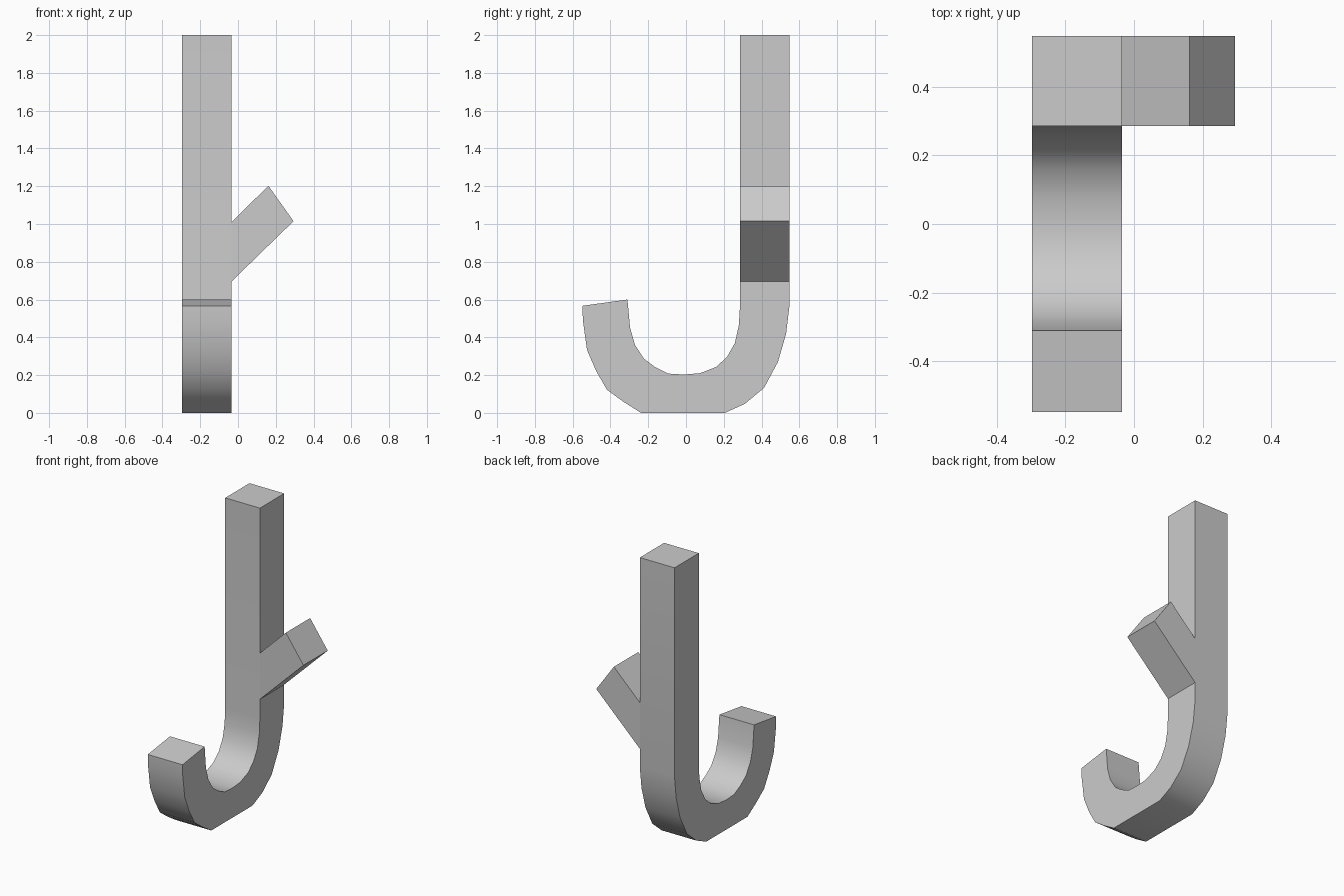
import bpy, bmesh, math
from mathutils import Vector

old = bpy.data.objects.get("Cube")
if old:
    bpy.data.objects.remove(old, do_unlink=True)

grey = bpy.data.materials.new("plain_grey")
grey.use_nodes = True
GREY = (0.6, 0.6, 0.6, 1)
grey.diffuse_color = GREY
grey.node_tree.nodes["Principled BSDF"].inputs["Base Color"].default_value = GREY


def prism(name, outline, sweep):
    """Extrude a closed outline along a sweep vector."""
    bm = bmesh.new()
    face = bm.faces.new([bm.verts.new(p) for p in outline])
    ext = bmesh.ops.extrude_face_region(bm, geom=[face])
    moved = [v for v in ext["geom"] if isinstance(v, bmesh.types.BMVert)]
    bmesh.ops.translate(bm, verts=moved, vec=Vector(sweep))
    bmesh.ops.recalc_face_normals(bm, faces=bm.faces)
    mesh = bpy.data.meshes.new(name)
    bm.to_mesh(mesh)
    bm.free()
    mesh.materials.append(grey)
    obj = bpy.data.objects.new(name, mesh)
    bpy.context.collection.objects.link(obj)
    bpy.ops.object.select_all(action="DESELECT")
    obj.select_set(True)
    bpy.context.view_layer.objects.active = obj
    bpy.ops.object.shade_smooth_by_angle(angle=math.radians(29))
    return obj


LEFT, RIGHT = -0.035, -0.297   # side planes of the hook
BACK, INNER = 0.548, 0.286     # back and front planes of the upright

# Hook: outer curve from back to tip, then inner curve back to the upright
outer = [(BACK, 2), (BACK, 0.57), (0.53, 0.42), (0.487, 0.27), (0.413, 0.132),
         (0.312, 0.048), (0.206, 0), (-0.238, 0), (-0.333, 0.06),
         (-0.418, 0.122), (-0.476, 0.222), (-0.524, 0.333), (-0.546, 0.49),
         (-0.548, 0.567)]
inner = [(-0.31, 0.6), (-0.296, 0.45), (-0.27, 0.36), (-0.222, 0.286),
         (-0.164, 0.243), (-0.095, 0.208), (-0.01, 0.203), (0.074, 0.21),
         (0.159, 0.243), (0.217, 0.296), (0.259, 0.37), (0.28, 0.466),
         (INNER, 0.57), (INNER, 2)]
prism("hook", [(RIGHT, y, z) for y, z in outer + inner], (LEFT - RIGHT, 0, 0))

# Side branch rising from the upright
branch = [(LEFT, 1.01), (LEFT, 0.695), (0.294, 1.015), (0.161, 1.202)]
prism("side_branch", [(x, INNER, z) for x, z in branch], (0, BACK - INNER, 0))
